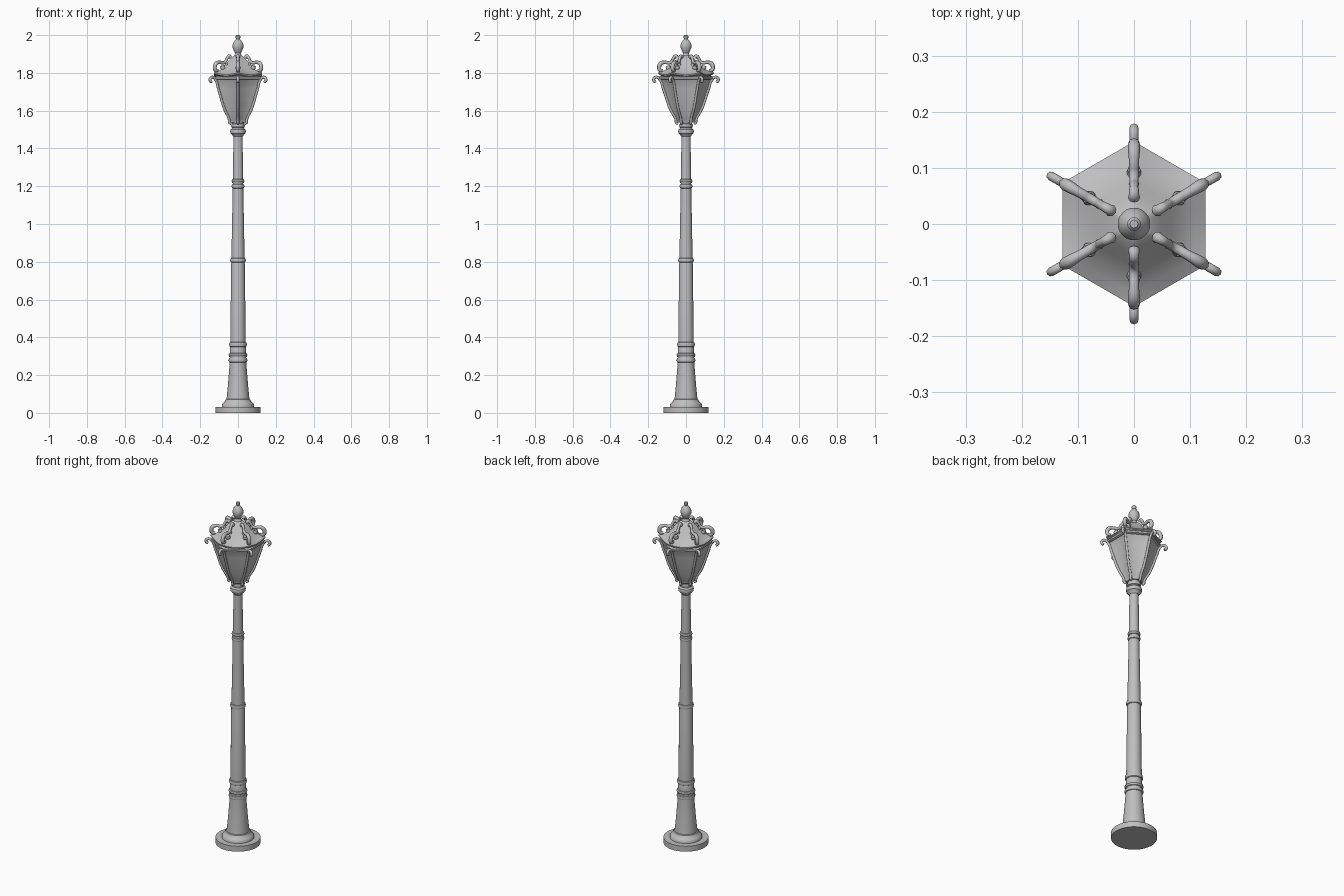
import bpy
import bmesh
from math import radians, cos, sin, pi

cube = bpy.data.objects.get("Cube")
if cube:
    bpy.data.objects.remove(cube, do_unlink=True)

iron = bpy.data.materials.new("grey iron")
iron.use_nodes = True
GREY = (0.52, 0.52, 0.52, 1)
iron.diffuse_color = GREY
iron.node_tree.nodes["Principled BSDF"].inputs["Base Color"].default_value = GREY


def add_object(name, mesh, angle=35):
    mesh.materials.clear()
    mesh.materials.append(iron)
    obj = bpy.data.objects.new(name, mesh)
    bpy.context.collection.objects.link(obj)
    bpy.ops.object.select_all(action='DESELECT')
    obj.select_set(True)
    bpy.context.view_layer.objects.active = obj
    bpy.ops.object.shade_smooth_by_angle(angle=radians(angle))
    return obj


def loft(name, profile, per_side=32, sides=1, lift=0, recess=0):
    """Stack rings of (radius, z); sides=6 gives a hexagon with corners on y."""
    bm = bmesh.new()
    count = per_side * sides
    widest = max(r for r, z in profile)
    rings = []
    for r, z in profile:
        ring = []
        for i in range(count):
            a = 2 * pi * i / count + pi / 2
            radius, rise = r, 0
            if sides > 1:
                phi = (i % per_side) * 2 * pi / count - pi / sides
                radius = r * cos(pi / sides) / cos(phi)
                rise = lift * (phi * sides / pi) ** 2 * (r / widest) ** 4
            ring.append(bm.verts.new((radius * cos(a), radius * sin(a), z + rise)))
        rings.append(ring)
    panels = [[] for i in range(count)]
    for low, high in zip(rings, rings[1:]):
        for i in range(count):
            j = (i + 1) % count
            panels[i].append(bm.faces.new((low[i], low[j], high[j], high[i])))
    bm.faces.new(rings[0])
    bm.faces.new(rings[-1])
    bmesh.ops.recalc_face_normals(bm, faces=bm.faces[:])
    if recess:
        for panel in panels:
            bmesh.ops.inset_region(bm, faces=panel, thickness=0.008, depth=-recess,
                                   use_even_offset=True)
    mesh = bpy.data.meshes.new(name)
    bm.to_mesh(mesh)
    bm.free()
    return add_object(name, mesh)


def scrolls(name, path):
    """Tube through (radius, z, thickness) points, repeated on six corners."""
    curve = bpy.data.curves.new(name, 'CURVE')
    curve.dimensions = '3D'
    curve.bevel_depth = 1
    curve.bevel_resolution = 2
    curve.resolution_u = 5
    curve.use_fill_caps = True
    spline = curve.splines.new('BEZIER')
    spline.bezier_points.add(len(path) - 1)
    for point, (r, z, thick) in zip(spline.bezier_points, path):
        point.co = (r, 0, z)
        point.radius = thick
        point.handle_left_type = point.handle_right_type = 'AUTO'
    helper = bpy.data.objects.new(name + "_path", curve)
    bpy.context.collection.objects.link(helper)
    bpy.context.view_layer.update()
    mesh = bpy.data.meshes.new_from_object(helper)
    bpy.data.objects.remove(helper, do_unlink=True)
    first = add_object(name, mesh, 50)
    for k in range(6):
        obj = first if k == 0 else first.copy()
        if k:
            bpy.context.collection.objects.link(obj)
        obj.rotation_euler.z = radians(30 + 60 * k)


def bead(z, r, half, core):
    """Rounded ring for a turned profile."""
    steps = [(-1, 0), (-0.8, 0.6), (0, 1), (0.8, 0.6), (1, 0)]
    return [(core + (r - core) * s, z + half * t) for t, s in steps]


# Foot and turned post
loft("base_plate", [(0.12, 0), (0.12, 0.032)])
loft("base_moulding", [(0.086, 0.03), (0.086, 0.042), (0.079, 0.052),
                       (0.069, 0.06), (0.066, 0.07), (0.058, 0.074)])
loft("post", [(0.061, 0.07), (0.053, 0.15), (0.044, 0.265)]
     + bead(0.278, 0.05, 0.011, 0.044) + bead(0.306, 0.05, 0.011, 0.043)
     + [(0.042, 0.345)] + bead(0.362, 0.048, 0.013, 0.041)
     + [(0.036, 0.79)] + bead(0.808, 0.042, 0.012, 0.035)
     + [(0.028, 1.185)] + bead(1.2, 0.034, 0.011, 0.028)
     + bead(1.227, 0.034, 0.011, 0.027) + [(0.024, 1.47)])
loft("post_collar", [(0.025, 1.462), (0.034, 1.475)]
     + bead(1.49, 0.042, 0.013, 0.036) + [(0.031, 1.508)]
     + bead(1.521, 0.037, 0.01, 0.031) + [(0.036, 1.55)])

# Lantern
loft("lantern_body", [(0.045, 1.538), (0.054, 1.55), (0.067, 1.575), (0.083, 1.61),
                      (0.102, 1.66), (0.12, 1.715), (0.136, 1.77)],
     per_side=1, sides=6, recess=0.004)
loft("lantern_rim", [(0.135, 1.764), (0.143, 1.768), (0.143, 1.778), (0.132, 1.784)],
     per_side=1, sides=6)
loft("roof", [(0.13, 1.776), (0.147, 1.784), (0.147, 1.79), (0.125, 1.802),
              (0.1, 1.818), (0.076, 1.842), (0.055, 1.866), (0.036, 1.884),
              (0.02, 1.893)], per_side=6, sides=6, lift=0.012)
loft("finial", [(0.028, 1.882), (0.018, 1.895), (0.015, 1.905), (0.022, 1.918),
                (0.028, 1.933), (0.029, 1.946), (0.025, 1.96), (0.015, 1.974),
                (0.009, 1.98), (0.012, 1.986), (0.012, 1.994), (0.007, 2)],
     per_side=24)

# Corner ribs ending in hooks, and scrolls over the roof
scrolls("corner_rib", [(0.043, 1.53, 0.006), (0.052, 1.536, 0.007), (0.053, 1.55, 0.007),
                       (0.083, 1.608, 0.007), (0.12, 1.715, 0.007), (0.137, 1.762, 0.007),
                       (0.154, 1.777, 0.008), (0.169, 1.771, 0.008),
                       (0.169, 1.757, 0.008), (0.16, 1.751, 0.007)])
scrolls("roof_scroll", [(0.122, 1.812, 0.008), (0.137, 1.814, 0.01), (0.142, 1.832, 0.011),
                        (0.133, 1.85, 0.011), (0.112, 1.856, 0.009), (0.09, 1.853, 0.009),
                        (0.076, 1.86, 0.008), (0.066, 1.879, 0.008),
                        (0.054, 1.889, 0.009), (0.047, 1.881, 0.011)])
scrolls("roof_curl", [(0.078, 1.86, 0.007), (0.071, 1.842, 0.009), (0.079, 1.826, 0.011),
                      (0.093, 1.826, 0.013), (0.096, 1.838, 0.011)])
